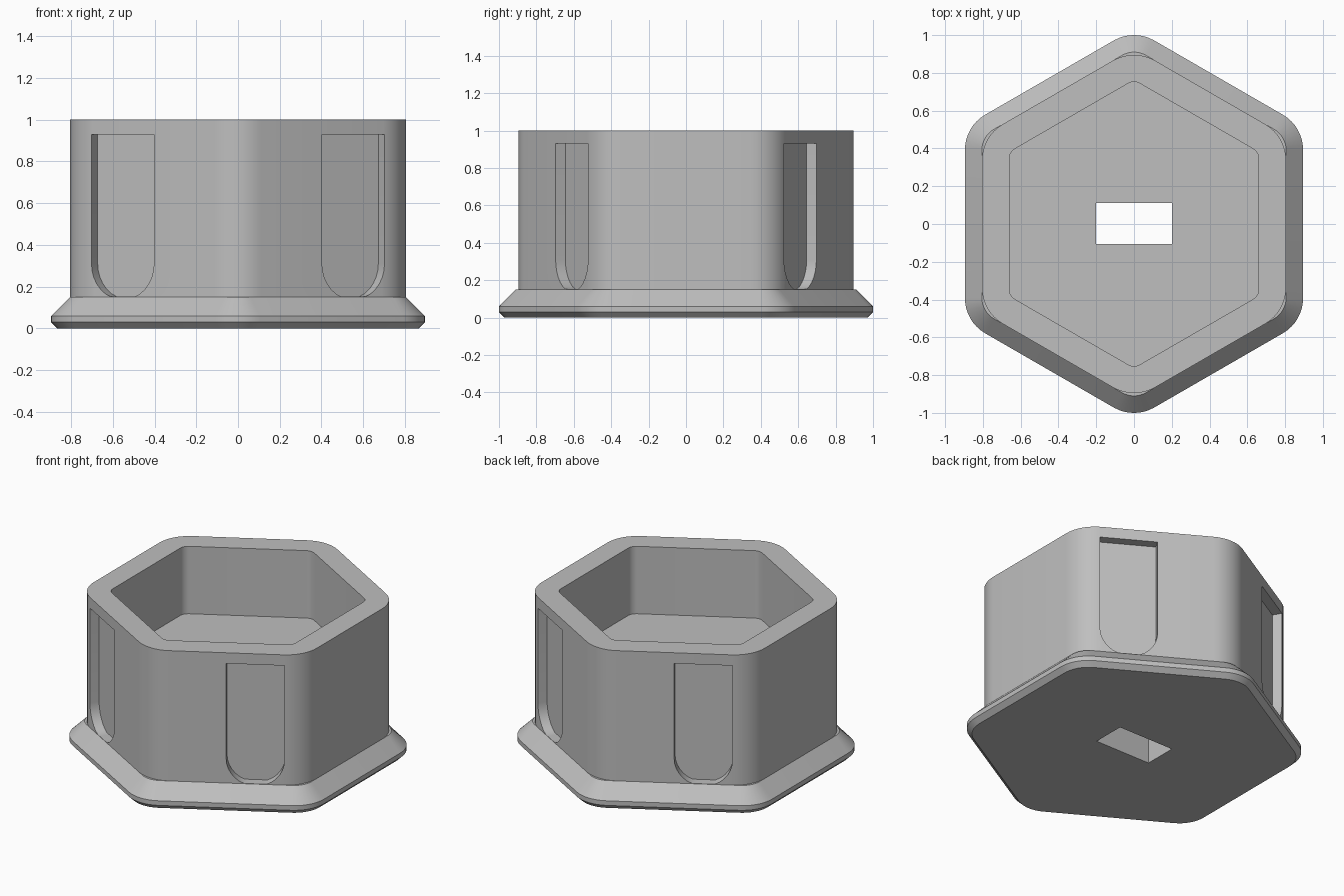
import bpy, bmesh
from math import sin, cos, pi, radians, sqrt

old = bpy.data.objects.get("Cube")
if old:
    bpy.data.objects.remove(old, do_unlink=True)

grey = bpy.data.materials.new("plain grey")
grey.use_nodes = True
grey.diffuse_color = (0.52, 0.52, 0.52, 1)
grey.node_tree.nodes["Principled BSDF"].inputs["Base Color"].default_value = grey.diffuse_color


def rounded_hex(apothem, radius, z, steps=8):
    """Hexagon outline with corners on the y axis, rounded by arcs."""
    pts = []
    reach = (apothem - radius) / cos(pi / 6)
    for k in range(6):
        corner = radians(30 + 60 * k)
        for i in range(steps + 1):
            a = corner - pi / 6 + pi / 3 * i / steps
            pts.append((reach * cos(corner) + radius * cos(a),
                        reach * sin(corner) + radius * sin(a), z))
    return pts


def loft(name, outlines):
    """Closed solid skinned through outlines of equal point count."""
    bm = bmesh.new()
    rings = [[bm.verts.new(p) for p in o] for o in outlines]
    n = len(rings[0])
    for lo, hi in zip(rings, rings[1:]):
        for i in range(n):
            j = (i + 1) % n
            bm.faces.new((lo[i], lo[j], hi[j], hi[i]))
    bm.faces.new(rings[0])
    bm.faces.new(rings[-1])
    bmesh.ops.recalc_face_normals(bm, faces=bm.faces)
    mesh = bpy.data.meshes.new(name)
    bm.to_mesh(mesh)
    bm.free()
    ob = bpy.data.objects.new(name, mesh)
    bpy.context.collection.objects.link(ob)
    mesh.materials.append(grey)
    return ob


def activate(ob):
    bpy.ops.object.select_all(action='DESELECT')
    ob.select_set(True)
    bpy.context.view_layer.objects.active = ob


def cut(ob, cutter):
    cutter.hide_render = True
    mod = ob.modifiers.new("cut", 'BOOLEAN')
    mod.operation = 'DIFFERENCE'
    mod.solver = 'EXACT'
    mod.object = cutter
    activate(ob)
    bpy.ops.object.modifier_apply(modifier=mod.name)


def slot_cutter(sx, sy):
    """Round-bottomed slot on a slanted side, between its middle and the x side."""
    half, middle, floor = 0.173, 0.31, 0.152
    profile = [(0, 0.93), (2 * half, 0.93)]
    for i in range(17):
        a = -pi * i / 16
        profile.append((half + half * cos(a), max(floor, middle + half * sin(a))))
    outlines = []
    for d in (0.745, 0.95):
        outlines.append([(sx * (d / 2 + s * sqrt(3) / 2),
                          sy * (d * sqrt(3) / 2 - s / 2), z) for s, z in profile])
    return loft("slot_cutter", outlines)


# Chamfered foot flange
flange = loft("base_flange", [rounded_hex(*p) for p in (
    (0.865, 0.185, 0), (0.895, 0.215, 0.03), (0.895, 0.215, 0.06), (0.805, 0.125, 0.15))])

# Cup body with its hexagonal cavity
body = loft("cup_body", [rounded_hex(*p) for p in (
    (0.805, 0.22, 0.1), (0.805, 0.22, 1), (0.66, 0.06, 1), (0.66, 0.06, 0.56))])

# Four side slots
for sx in (-1, 1):
    for sy in (-1, 1):
        cutter = slot_cutter(sx, sy)
        cut(body, cutter)
        bpy.data.objects.remove(cutter, do_unlink=True)

# Rectangular hole through the floor
hole = loft("hole_cutter", [[(-0.2, -0.105, z), (0.2, -0.105, z),
                             (0.2, 0.11, z), (-0.2, 0.11, z)] for z in (-0.1, 0.8)])
for part in (flange, body):
    cut(part, hole)
bpy.data.objects.remove(hole, do_unlink=True)

for part in (flange, body):
    activate(part)
    bpy.ops.object.shade_smooth_by_angle(angle=radians(30))
